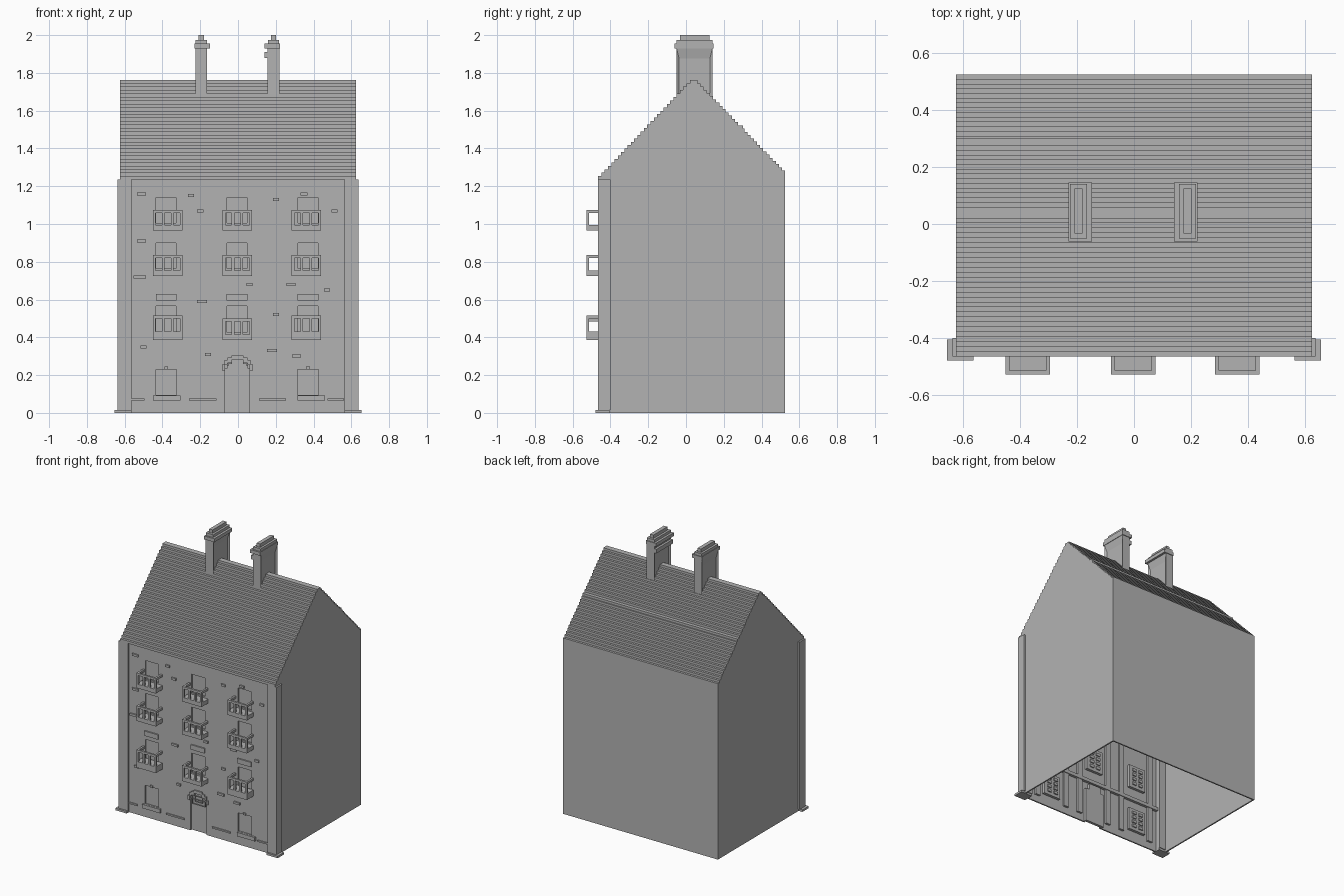
import bpy
import bmesh

cube = bpy.data.objects.get("Cube")
if cube:
    bpy.data.objects.remove(cube, do_unlink=True)

stone = bpy.data.materials.new("plain_grey")
stone.use_nodes = True
stone.diffuse_color = (0.45, 0.45, 0.45, 1)
stone.node_tree.nodes["Principled BSDF"].inputs["Base Color"].default_value = stone.diffuse_color


def finish(name, bm):
    bmesh.ops.recalc_face_normals(bm, faces=bm.faces)
    mesh = bpy.data.meshes.new(name)
    bm.to_mesh(mesh)
    bm.free()
    mesh.materials.append(stone)
    obj = bpy.data.objects.new(name, mesh)
    bpy.context.collection.objects.link(obj)
    return obj


def add_box(bm, x0, x1, y0, y1, z0, z1):
    verts = bmesh.ops.create_cube(bm, size=1)["verts"]
    for v in verts:
        v.co.x = x1 if v.co.x > 0 else x0
        v.co.y = y1 if v.co.y > 0 else y0
        v.co.z = z1 if v.co.z > 0 else z0
    return verts


def blocks(name, boxes):
    bm = bmesh.new()
    for b in boxes:
        add_box(bm, *b)
    return finish(name, bm)


def apply_modifiers(obj):
    bpy.context.view_layer.objects.active = obj
    for mod in list(obj.modifiers):
        bpy.ops.object.modifier_apply(modifier=mod.name)


WALL = -0.45      # outer plane of the facade
EAVE = -0.465     # front edge of the roof
BACK = 0.525
HALF = 0.625
STEPS = 28
windows = (-0.38, -0.005, 0.37)
columns = (-0.372, -0.003, 0.362)
storeys = ("first", "second", "third")
window_tops = (0.565, 0.9, 1.14)


def floor_level(row, col):
    # underside of a balcony, its slab height and its rail top
    if row == 0:
        return (0.385, 0.045, 0.515) if col != 1 else (0.385, 0.03, 0.5)
    top = 0.835 if row == 1 else 1.075
    return top - 0.11, 0.03, top


# Hollow house with tile courses stepping up both roof slopes
profile = [(WALL, 0), (WALL, 1.235), (EAVE, 1.235)]
run, rise = (0.02 - EAVE) / STEPS, 0.51 / STEPS
for i in range(STEPS):
    z = 1.235 + rise * (i + 1)
    profile += [(EAVE + run * i, z), (EAVE + run * (i + 1), z)]
profile += [(0.02, 1.762), (0.06, 1.762)]
run, rise = (BACK - 0.06) / STEPS, 0.48 / STEPS
for i in range(STEPS):
    z = 1.745 - rise * i
    y = 0.06 + run * (i + 1) + (0.008 if i == STEPS // 2 - 1 else 0)
    profile += [(profile[-1][0], z), (y, z)]
profile.append((BACK, 0))

bm = bmesh.new()
ends = [[bm.verts.new((x, y, z)) for y, z in profile] for x in (-HALF, HALF)]
for end in ends:
    bm.faces.new(end)
n = len(profile)
for i in range(n):
    j = (i + 1) % n
    bm.faces.new((ends[0][i], ends[0][j], ends[1][j], ends[1][i]))
bmesh.ops.recalc_face_normals(bm, faces=bm.faces)
floor = [f for f in bm.faces if all(v.co.z == 0 for v in f.verts)]
bmesh.ops.delete(bm, geom=floor, context="FACES_ONLY")
house = finish("house_shell", bm)
solid = house.modifiers.new("thickness", "SOLIDIFY")
solid.thickness = 0.01
solid.offset = -1
solid.use_even_offset = True

# Openings: balcony doors, ground windows and the stepped doorway
openings = []
for row, top in enumerate(window_tops):
    for col, x in enumerate(windows):
        openings.append((x - 0.053, x + 0.053, floor_level(row, col)[0] + 0.04, top))
for x in (windows[0], windows[2]):
    openings.append((x - 0.055, x + 0.055, 0.095, 0.23))
doorway = [(-0.068, 0.062, -0.02, 0.235), (-0.055, 0.05, 0.2, 0.26),
           (-0.033, 0.027, 0.22, 0.282)]
cutter = blocks("opening_cutter", [(a, b, WALL - 0.05, WALL + 0.03, c, d)
                                   for a, b, c, d in openings + doorway])
cut = house.modifiers.new("openings", "BOOLEAN")
cut.operation = "DIFFERENCE"
cut.solver = "EXACT"
cut.use_self = True
cut.object = cutter
apply_modifiers(house)
bpy.data.objects.remove(cutter, do_unlink=True)

# Panels closing the openings, with frames and panes on the inside
inner = WALL + 0.01
panels, panes = [], []
for a, b, c, d in openings:
    panels.append((a - 0.015, b + 0.015, inner, inner + 0.02, c - 0.015, d + 0.015))
    for i in range(2):
        for k in range(4):
            px = a + (b - a) * (i + 0.5) / 2
            pz = c + (d - c) * (k + 0.5) / 4
            panes.append((px - 0.016, px + 0.016, inner + 0.02, inner + 0.028,
                          pz - 0.01, pz + 0.01))
blocks("window_panels", panels)
blocks("inner_panes", panes)
blocks("door_panel", [(-0.08, 0.075, inner + 0.005, inner + 0.025, 0, 0.25),
                      (-0.05, 0.045, inner + 0.005, inner + 0.025, 0.25, 0.295)])
ribs = [(-0.6, 0.6, inner, inner + 0.02, 0.31, 0.335)]
for x in (-0.5, -0.25, -0.13, 0.12, 0.24, 0.49):
    ribs.append((x - 0.02, x + 0.02, inner, inner + 0.015, 0.05, 1.2))
blocks("inner_ribs", ribs)

# Arch stones around the doorway
arch = [(-0.035, 0.03, WALL - 0.01, inner, 0.282, 0.305)]
for s in (-1, 1):
    for near, far, low, high in ((0.065, 0.082, 0.225, 0.255),
                                 (0.053, 0.068, 0.255, 0.28),
                                 (0.03, 0.053, 0.265, 0.292)):
        lo, hi = sorted((s * near, s * far))
        arch.append((lo - 0.003, hi - 0.003, WALL - 0.01, inner, low, high))
blocks("door_arch", arch)

# Ground window sills and keystones, and lintels over the first floor
blocks("window_sills", [(-0.45, -0.305, WALL - 0.014, inner, 0.065, 0.093),
                        (0.315, 0.46, WALL - 0.014, inner, 0.065, 0.093)])
blocks("keystones", [(x - 0.01, x + 0.01, WALL - 0.008, inner, 0.23, 0.245)
                     for x in (windows[0], windows[2])])
blocks("lintels", [(x - 0.055, x + 0.055, WALL - 0.01, inner, 0.595, 0.63) for x in windows])

# Low plinth strips along the facade
blocks("plinth_strips", [(a, b, WALL - 0.008, inner, 0.065, 0.076) for a, b in
                         ((-0.565, -0.495), (-0.26, -0.115), (0.11, 0.255), (0.475, 0.56))])

# Scattered raised bricks: centre, height, half width
bricks = ((-0.51, 1.16, 0.024), (-0.25, 1.15, 0.016), (-0.2, 1.07, 0.018),
          (0.2, 1.13, 0.016), (0.35, 1.16, 0.018), (0.51, 1.07, 0.016),
          (-0.51, 0.91, 0.024), (-0.52, 0.72, 0.032), (0.06, 0.68, 0.016),
          (0.28, 0.68, 0.024), (0.47, 0.65, 0.016), (-0.19, 0.59, 0.026),
          (0.2, 0.52, 0.016), (-0.5, 0.35, 0.016), (-0.16, 0.31, 0.016),
          (0.18, 0.33, 0.027), (0.31, 0.3, 0.024))
blocks("raised_bricks", [(x - w, x + w, WALL - 0.01, inner, z - 0.008, z + 0.008)
                         for x, z, w in bricks])

# Corner pilasters on flat feet
for side, s in (("left", 1), ("right", -1)):
    x0, x1 = sorted((s * 0.563, s * 0.637))
    f0, f1 = sorted((s * 0.563, s * 0.655))
    blocks(side + "_pilaster", [(x0, x1, EAVE, -0.4, 0.015, 1.235)])
    blocks(side + "_pilaster_foot", [(f0, f1, -0.478, -0.405, 0, 0.015)])

# Balconies: slab, corner and middle posts, and a rail on three sides
FRONT, T, W = -0.527, 0.014, 0.078
for row, storey in enumerate(storeys):
    for col, x in enumerate(columns):
        z0, slab, z1 = floor_level(row, col)
        deck, rail = z0 + slab, z1 - 0.016
        parts = [(x - W, x + W, FRONT, WALL, z0, deck),
                 (x - W, x + W, FRONT, FRONT + T, rail, z1)]
        for s in (-1, 1):
            a, b = sorted((x + s * W, x + s * (W - T)))
            parts.append((a, b, FRONT + T, WALL, rail, z1))
        for k in range(4):
            px = x - W + k * (2 * W - T) / 3
            parts.append((px, px + T, FRONT, FRONT + T, deck, rail))
        blocks(f"{storey}_floor_balcony_{col + 1}", parts)

# Chimneys: stack with sunken side panels, neck bands and a flue
for side, x, s in (("right", -0.195, 1), ("left", 0.188, -1)):
    bm = bmesh.new()
    add_box(bm, x - 0.031, x + 0.031, -0.05, 0.14, 1.63, 1.93)
    bmesh.ops.recalc_face_normals(bm, faces=bm.faces)
    faces = [f for f in bm.faces if abs(f.normal.x) > 0.9]
    bmesh.ops.inset_individual(bm, faces=faces, thickness=0.02)
    for f in faces:
        for v in f.verts:
            v.co.x -= 0.01 * f.normal.x
            v.co.z = 1.875 if v.co.z > 1.8 else 1.68
    finish(side + "_chimney_stack", bm)
    a, b = sorted((x - s * 0.034, x + s * 0.047))
    bands = [(a, b, -0.062, 0.145, 1.93, 1.955),
             (x - 0.03, x + 0.03, -0.05, 0.14, 1.955, 1.975),
             (x - 0.014, x + 0.014, -0.033, 0.125, 1.975, 2.0)]
    if side == "left":
        bands.append((x - 0.047, x - 0.031, -0.05, 0.14, 1.88, 1.91))
    blocks(side + "_chimney_cap", bands)
